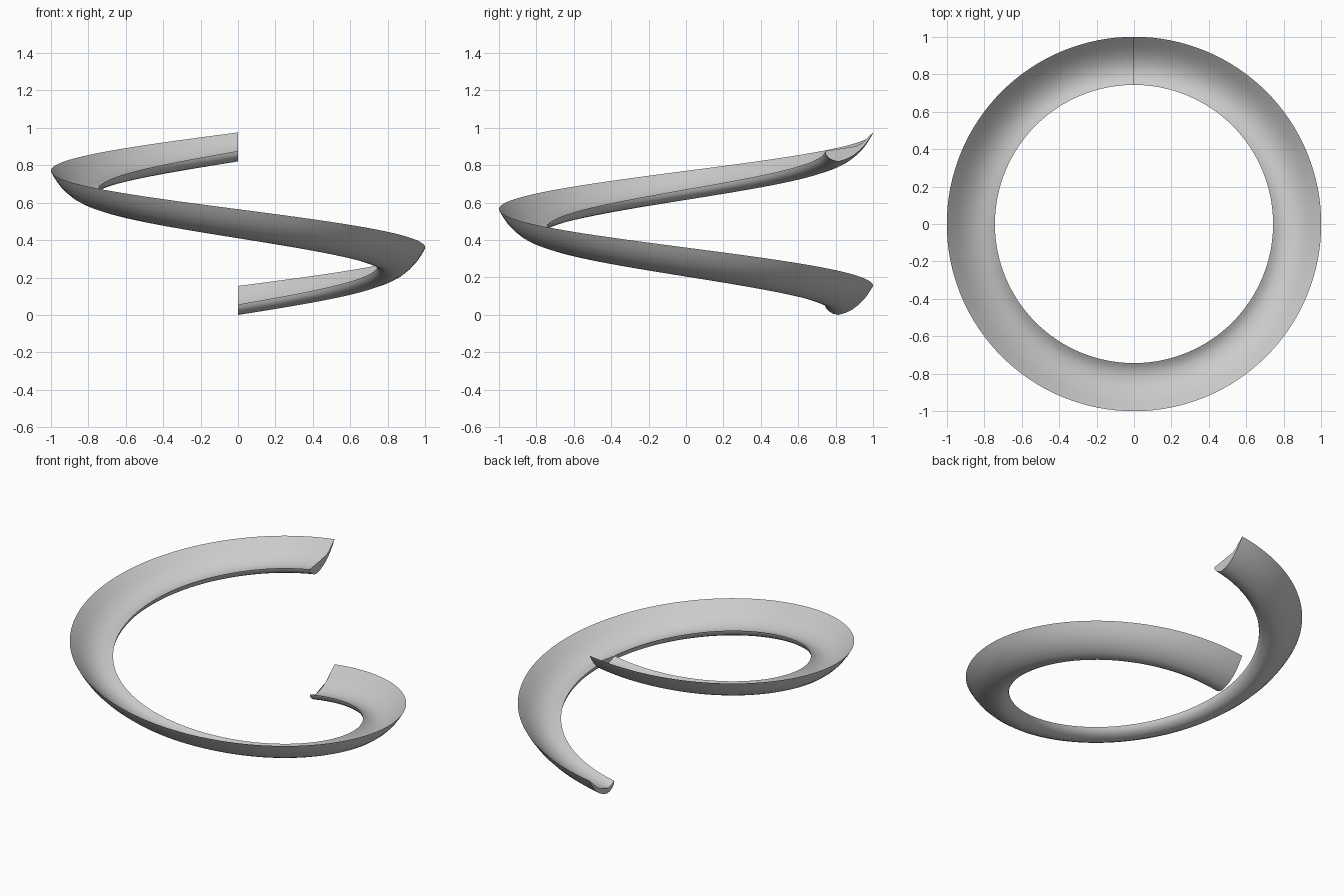
import bpy, bmesh, math

if "Cube" in bpy.data.objects:
    bpy.data.objects.remove(bpy.data.objects["Cube"])

RISE = 0.82     # height gained over the single turn
STEPS = 128

# Crescent cross-section (radius, height): underside from inner lip to outer lip, then trough back
underside = [(0.743, 0.056), (0.748, 0.036), (0.765, 0.018), (0.787, 0.006), (0.815, 0.0),
             (0.853, 0.011), (0.89, 0.029), (0.925, 0.056), (0.957, 0.089), (0.983, 0.126), (1.0, 0.155)]
trough = [(0.975, 0.131), (0.945, 0.101), (0.91, 0.072), (0.875, 0.051),
          (0.84, 0.038), (0.805, 0.034), (0.78, 0.038), (0.76, 0.046)]
profile = underside + trough


def sweep_helix(name, section, rise, steps):
    bm = bmesh.new()
    rings = []
    for i in range(steps + 1):
        t = i / steps
        a = math.pi / 2 - 2 * math.pi * t   # starts at the back, turns clockwise
        rings.append([bm.verts.new((r * math.cos(a), r * math.sin(a), z + rise * t))
                      for r, z in section])
    n = len(section)
    for r0, r1 in zip(rings, rings[1:]):
        for j in range(n):
            k = (j + 1) % n
            bm.faces.new((r0[j], r0[k], r1[k], r1[j]))
    # end caps
    caps = [bm.faces.new(rings[0]), bm.faces.new(rings[-1])]
    bmesh.ops.triangulate(bm, faces=caps)
    bmesh.ops.recalc_face_normals(bm, faces=bm.faces)
    mesh = bpy.data.meshes.new(name)
    bm.to_mesh(mesh)
    bm.free()
    obj = bpy.data.objects.new(name, mesh)
    bpy.context.collection.objects.link(obj)
    return obj


# Spiral slide channel
slide = sweep_helix("spiral_channel", profile, RISE, STEPS)
bpy.context.view_layer.objects.active = slide
slide.select_set(True)
bpy.ops.object.shade_smooth_by_angle(angle=math.radians(40))
